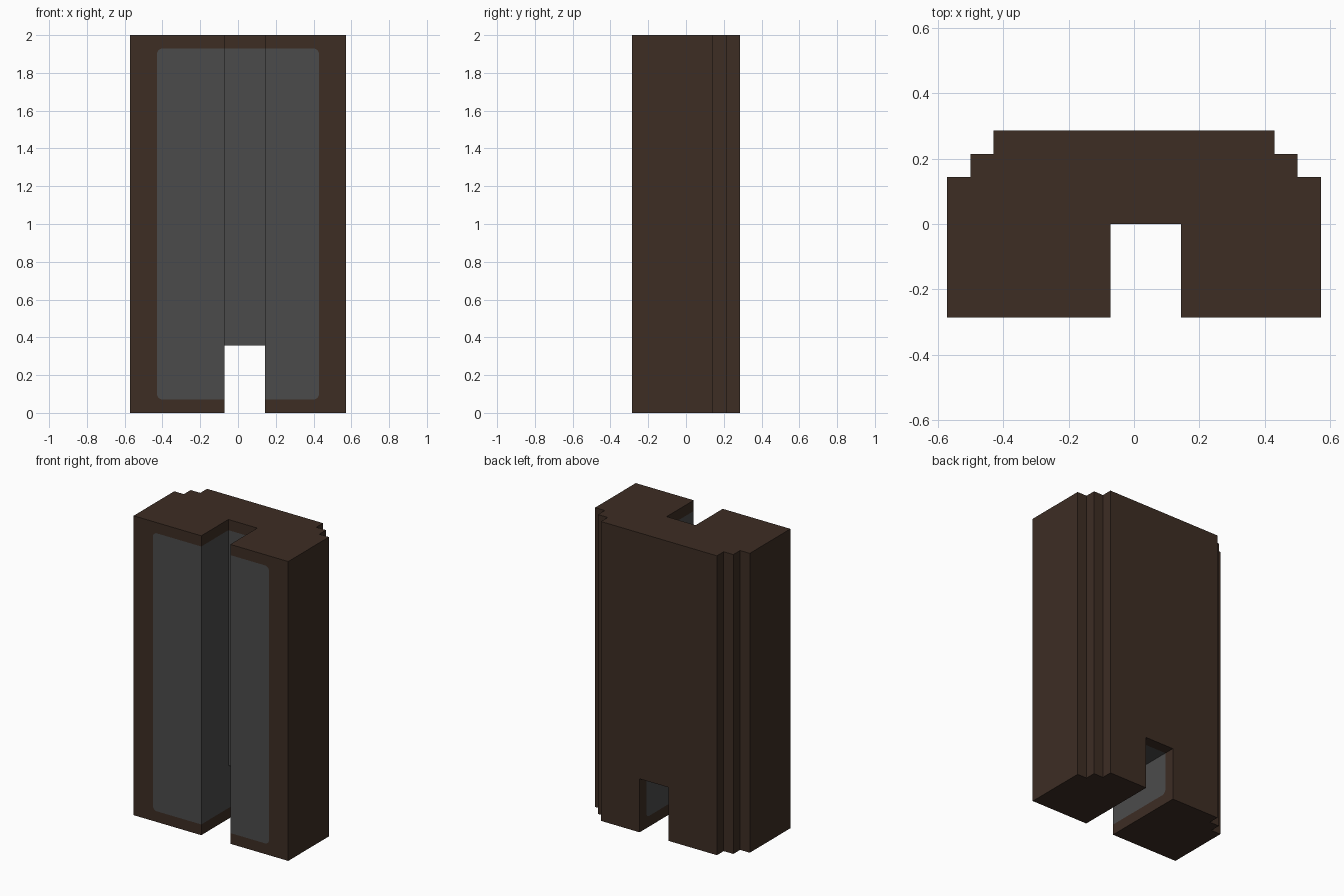
import bpy, bmesh, math
from mathutils import Vector

if "Cube" in bpy.data.objects:
    bpy.data.objects.remove(bpy.data.objects["Cube"], do_unlink=True)

U = 1 / 14  # design module


def material(name, rgb):
    m = bpy.data.materials.new(name)
    m.use_nodes = True
    m.diffuse_color = (*rgb, 1)
    bsdf = m.node_tree.nodes["Principled BSDF"]
    bsdf.inputs["Base Color"].default_value = (*rgb, 1)
    bsdf.inputs["Roughness"].default_value = 0.8
    return m


def prism(name, points, direction):
    """Extrude a closed outline along a direction."""
    bm = bmesh.new()
    face = bm.faces.new([bm.verts.new(p) for p in points])
    ext = bmesh.ops.extrude_face_region(bm, geom=[face])["geom"]
    bmesh.ops.translate(bm, vec=direction,
                        verts=[v for v in ext if isinstance(v, bmesh.types.BMVert)])
    bmesh.ops.recalc_face_normals(bm, faces=bm.faces[:])
    mesh = bpy.data.meshes.new(name)
    bm.to_mesh(mesh)
    bm.free()
    obj = bpy.data.objects.new(name, mesh)
    bpy.context.collection.objects.link(obj)
    return obj


# Stepped block: half outline mirrored in x
half = [(8, -4), (8, 2), (7, 2), (7, 3), (6, 3), (6, 4)]
outline = half + [(-x, y) for x, y in reversed(half)]
body = prism("stepped_block", [(x * U, y * U, 0) for x, y in outline], (0, 0, 2))
body.data.materials.append(material("dark brown", (0.0467, 0.0262, 0.0176)))
body.data.materials.append(material("dark grey", (0.0704, 0.0704, 0.0704)))

# Full-height front channel joined to a low opening through the back
cut = [(-8, -4), (0, -4), (0, 0 + 5), (8, 5), (8, 5), (0, 32), (-8, 32)]
cut = [(-8, -4), (8, -4), (8, 5), (0, 5), (0, 32), (-8, 32)]
cutter = prism("channel_cutter", [(-U, y * U, z * U) for y, z in cut], (3 * U, 0, 0))
cutter.hide_render = True
mod = body.modifiers.new("channel", "BOOLEAN")
mod.operation = "DIFFERENCE"
mod.solver = "EXACT"
mod.object = cutter
bpy.context.view_layer.objects.active = body
bpy.ops.object.modifier_apply(modifier=mod.name)
bpy.data.objects.remove(cutter, do_unlink=True)

bm = bmesh.new()
bm.from_mesh(body.data)
bm.normal_update()
for f in bm.faces:
    f.material_index = 0


def inlay(test, a, b, lo, hi, r=0.03):
    """Cut a rounded rectangle in axes a, b into the tested faces, colour it grey."""
    for f in bm.faces:
        if test(f):
            f.material_index = 1
    for i in range(16):
        t = i * math.pi / 8
        n, co = Vector(), Vector()
        for k, axis in enumerate((a, b)):
            d = (math.cos(t), math.sin(t))[k]
            n[axis] = d
            co[axis] = (hi[k] - r if d > 0 else lo[k] + r) + r * d
        faces = [f for f in bm.faces if f.material_index == 1 and test(f)]
        geom = set(faces)
        for f in faces:
            geom.update(f.edges, f.verts)
        bmesh.ops.bisect_plane(bm, geom=list(geom), dist=1e-5, plane_co=co, plane_no=n)
        bm.normal_update()
        for f in bm.faces:
            if f.material_index == 1 and test(f) and (f.calc_center_median() - co).dot(n) > 0:
                f.material_index = 0


def center(f):
    return f.calc_center_median()


# Front panel and channel back
inlay(lambda f: f.normal.y < -0.9, 0, 2, (-6 * U, U), (6 * U, 27 * U))
# Channel side walls
inlay(lambda f: abs(f.normal.x) > 0.9 and abs(center(f).x) < 0.3,
      1, 2, (-1, U), (3 * U, 27 * U))
# Underside above the opening
inlay(lambda f: f.normal.z < -0.9 and center(f).z > 0.1, 1, 0, (-1, -1), (3 * U, 1))

bm.to_mesh(body.data)
bm.free()
